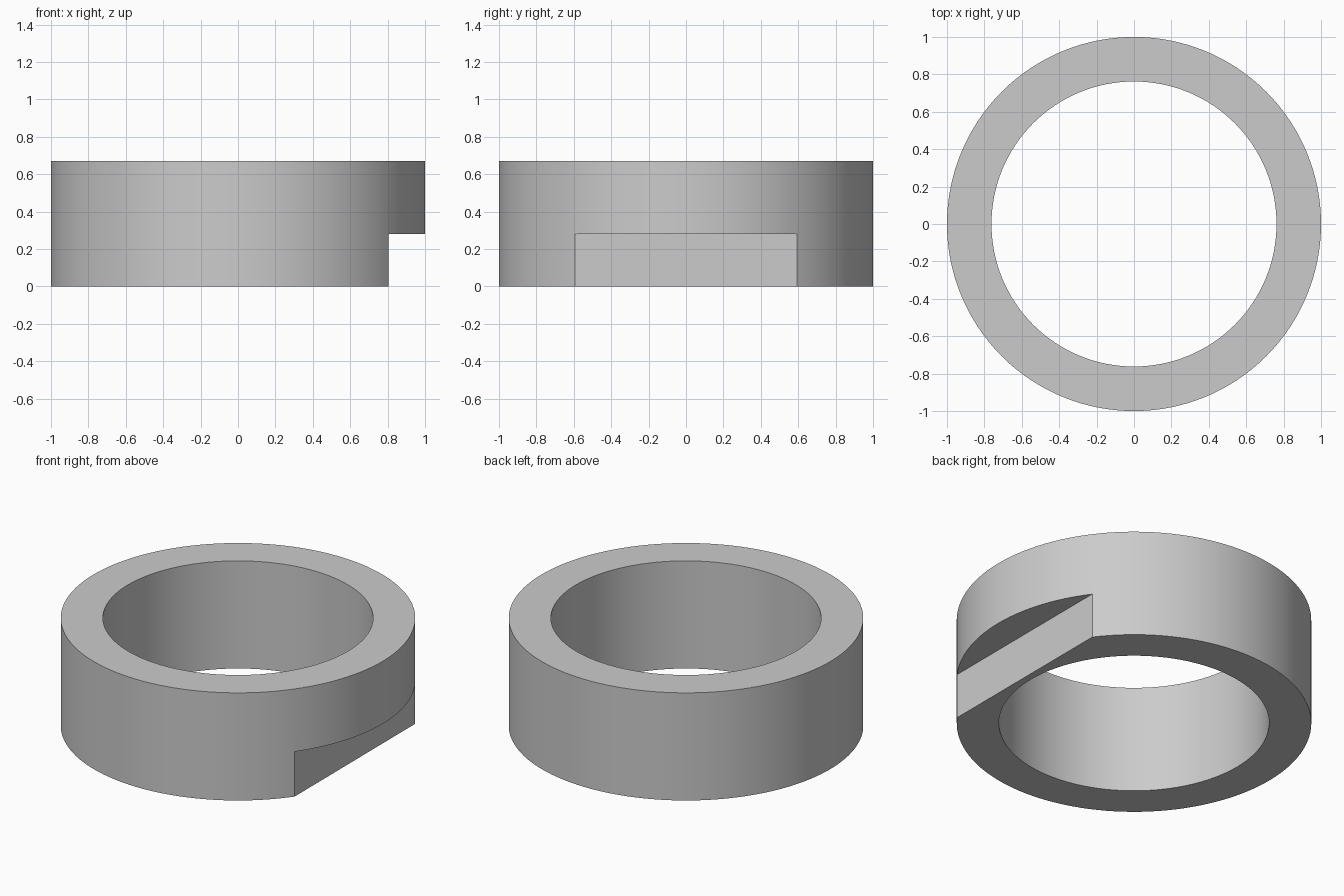
import bpy
import bmesh
import math

if "Cube" in bpy.data.objects:
    bpy.data.objects.remove(bpy.data.objects["Cube"], do_unlink=True)

OUTER, INNER, HEIGHT = 1.0, 0.762, 0.67
FLAT_X, FLAT_TOP = 0.805, 0.28
SEGMENTS = 128

# Plain grey finish
grey = bpy.data.materials.new("light_grey")
grey.use_nodes = True
colour = (0.6, 0.6, 0.6, 1)
grey.diffuse_color = colour
grey.node_tree.nodes["Principled BSDF"].inputs["Base Color"].default_value = colour

# Collar ring: a rectangular section spun around z
bm = bmesh.new()
section = [(INNER, 0), (OUTER, 0), (OUTER, HEIGHT), (INNER, HEIGHT)]
verts = [bm.verts.new((r, 0, z)) for r, z in section]
edges = [bm.edges.new((verts[i], verts[i - 1])) for i in range(len(verts))]
bmesh.ops.spin(bm, geom=verts + edges, cent=(0, 0, 0), axis=(0, 0, 1),
               angle=math.tau, steps=SEGMENTS, use_merge=True)
bmesh.ops.remove_doubles(bm, verts=bm.verts, dist=1e-5)
bmesh.ops.recalc_face_normals(bm, faces=bm.faces)
mesh = bpy.data.meshes.new("collar_ring")
bm.to_mesh(mesh)
bm.free()
mesh.materials.append(grey)
ring = bpy.data.objects.new("collar_ring", mesh)
bpy.context.collection.objects.link(ring)

# Flat notch cut into the lower part of the left side
bpy.ops.mesh.primitive_cube_add(size=1, location=(FLAT_X + 0.5, 0, FLAT_TOP - 0.5))
cutter = bpy.context.object
cutter.name = "notch_cutter"
cutter.scale.y = 3
cutter.hide_render = True
cutter.data.materials.append(grey)
notch = ring.modifiers.new("flat_notch", 'BOOLEAN')
notch.operation = 'DIFFERENCE'
notch.solver = 'EXACT'
notch.object = cutter

bpy.ops.object.select_all(action='DESELECT')
ring.select_set(True)
bpy.context.view_layer.objects.active = ring
bpy.ops.object.modifier_apply(modifier=notch.name)
bpy.data.objects.remove(cutter, do_unlink=True)

# Smooth walls with crisp rims
bpy.ops.object.shade_smooth_by_angle(angle=math.radians(30))
